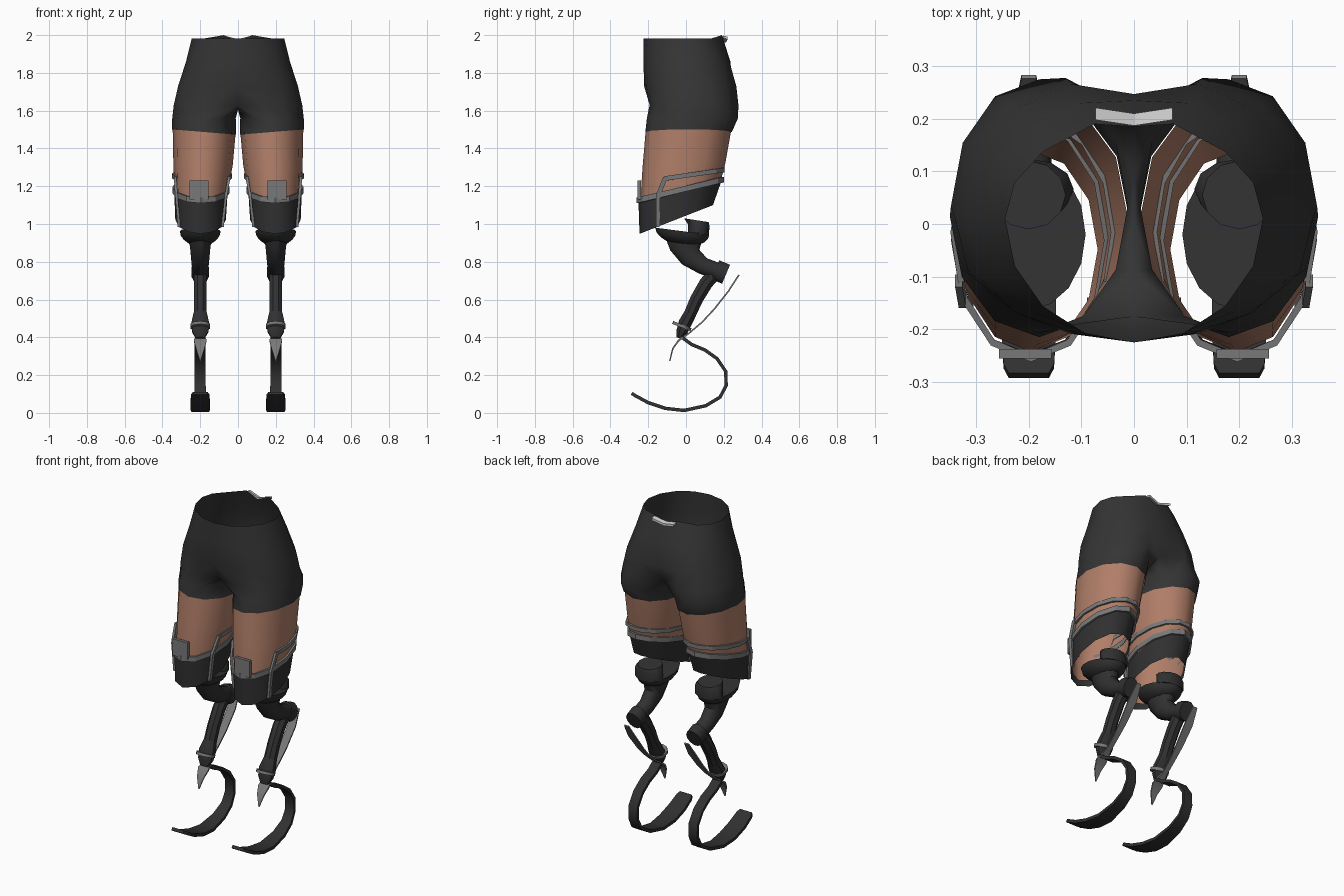
import bpy, bmesh
from math import sin, cos, radians, pi
from mathutils import Vector

old = bpy.data.objects.get("Cube")
if old:
    bpy.data.objects.remove(old)

LEG_X = 0.2


def material(name, rgb):
    m = bpy.data.materials.new(name)
    m.use_nodes = True
    m.diffuse_color = (*rgb, 1)
    m.node_tree.nodes["Principled BSDF"].inputs["Base Color"].default_value = (*rgb, 1)
    return m


FABRIC = material("charcoal fabric", (0.035, 0.035, 0.035))
CARBON = material("black carbon", (0.03, 0.03, 0.031))
SKIN = material("skin", (0.44, 0.21, 0.14))
GREY = material("grey metal", (0.19, 0.19, 0.19))
SILVER = material("silver clip", (0.6, 0.6, 0.6))


def loft(bm, rows, closed=True, caps=False, loop=False):
    """Skin a list of equal-length point rows with quads."""
    vs = [[bm.verts.new(p) for p in r] for r in rows]
    n = len(rows[0])
    pairs = list(zip(vs, vs[1:])) + ([(vs[-1], vs[0])] if loop else [])
    for a, b in pairs:
        for i in range(n if closed else n - 1):
            j = (i + 1) % n
            bm.faces.new((a[i], a[j], b[j], b[i]))
    if caps:
        bm.faces.new(vs[0])
        bm.faces.new(vs[-1])


def finish(name, bm, mat, mirror=True, angle=40):
    bmesh.ops.remove_doubles(bm, verts=bm.verts, dist=0.0005)
    bmesh.ops.recalc_face_normals(bm, faces=bm.faces)
    me = bpy.data.meshes.new(name)
    bm.to_mesh(me)
    bm.free()
    me.materials.append(mat)
    ob = bpy.data.objects.new(name, me)
    bpy.context.collection.objects.link(ob)
    if mirror:
        ob.modifiers.new("mirror", "MIRROR")
    bpy.ops.object.select_all(action="DESELECT")
    ob.select_set(True)
    bpy.context.view_layer.objects.active = ob
    bpy.ops.object.shade_smooth_by_angle(angle=radians(angle))
    return ob


def build(name, mat, rows, mirror=True, angle=40, **kw):
    bm = bmesh.new()
    loft(bm, rows, **kw)
    return finish(name, bm, mat, mirror, angle)


def ring(cx, rx, yf, yb, zf, zb, lift=0.0, grow=0.0, dz=0.0, start=-120, end=210, n=12):
    """Elliptical leg ring whose height slopes from front to back."""
    pts = []
    for i in range(n):
        a = radians(start + (end - start) * i / (n - 1))
        s = sin(a)
        pts.append((cx + (rx + grow) * cos(a), (yf + yb) / 2 + ((yb - yf) / 2 + grow) * s,
                    zf + (zb - zf) * (s + 1) / 2 + lift * cos(a) + dz))
    return pts


def half_hips(rx, yf, yb, z, front_in, dip, power):
    """Half of a hip ring, from front centre round to back centre."""
    pts = []
    cy = 0.01
    for i in range(9):
        a = radians(-90 + 22.5 * i)
        s = sin(a)
        y = cy + (yb - cy if s > 0 else cy - yf) * (abs(s) ** power) * (1 if s > 0 else -1)
        y += front_in if i == 0 else -dip if i == 8 else 0
        pts.append((rx * cos(a) if 0 < i < 8 else 0, y, z))
    return pts


def sweep(name, mat, path, sides=10, angle=40):
    """Tube along (y, z, half width, half thickness) stations in the leg plane."""
    rows = []
    for i, (y, z, w, t) in enumerate(path):
        a, b = path[max(i - 1, 0)], path[min(i + 1, len(path) - 1)]
        d = Vector((0, b[0] - a[0], b[1] - a[1])).normalized()
        nrm = Vector((0, -d.z, d.y))
        k = 2 ** 0.5 if sides == 4 else 1
        row = []
        for j in range(sides):
            ang = 2 * pi * (j + 0.5) / sides
            row.append(Vector((LEG_X + k * w * cos(ang), y, z)) + nrm * (k * t * sin(ang)))
        rows.append(row)
    return build(name, mat, rows, caps=True, angle=angle)


def box_row(x, y, z, hx, hy):
    return [(x - hx, y - hy, z), (x + hx, y - hy, z), (x + hx, y + hy, z), (x - hx, y + hy, z)]


# Shorts: hip rings that split into two leg openings
hips = [half_hips(0.245, -0.225, 0.19, 1.983, 0, 0, 1),
        half_hips(0.275, -0.225, 0.245, 1.86, 0, 0.01, 0.85),
        half_hips(0.317, -0.222, 0.282, 1.73, 0, 0.035, 0.75),
        half_hips(0.34, -0.205, 0.294, 1.63, 0.03, 0.085, 0.75)]
hips[0][7] = (0.075, 0.19, 2.0)
hips[0][8] = (0, 0.185, 1.97)
crotch = [(0, y, 1.605) for y in (0.1, 0, -0.09)]
bm = bmesh.new()
loft(bm, hips, closed=False)
loft(bm, [hips[-1] + crotch,
          ring(0.18, 0.168, -0.207, 0.275, 1.56, 1.56),
          ring(0.18, 0.17, -0.215, 0.243, 1.487, 1.487, lift=0.014)])
finish("shorts", bm, FABRIC, angle=60)

# Waist clip at the back
build("waist_clip", SILVER,
      [[(x, y + abs(x) * 0.15, 1.967 + abs(x) * 0.25 + h)
        for y, h in ((0.187, 0), (0.21, -0.008), (0.21, 0.006), (0.187, 0.012))]
       for x in (-0.073, -0.04, 0, 0.04, 0.073)], mirror=False, caps=True, angle=20)

# Thighs: open tubes
build("thigh", SKIN, [ring(0.179, 0.167, -0.213, 0.24, 1.5, 1.5, lift=0.014),
                      ring(0.185, 0.157, -0.23, 0.208, 1.3, 1.32),
                      ring(0.195, 0.139, -0.243, 0.182, 1.1, 1.22),
                      ring(0.197, 0.128, -0.237, 0.14, 0.98, 1.115)], angle=60)

# Sockets with slanted edges
socket_top = (0.196, 0.142, -0.252, 0.19, 1.125, 1.235)
socket_low = (0.198, 0.134, -0.246, 0.143, 0.948, 1.10)
build("socket", CARBON, [ring(*socket_top), ring(*socket_low)], angle=60)


# Metal bands round the socket rim and the back of the thigh
def band(name, size, h, **kw):
    rows = [ring(*size, grow=g, dz=d, **kw)
            for g, d in ((-0.003, -h), (0.01, -h), (0.01, h), (-0.003, h))]
    arc = "start" in kw
    bm = bmesh.new()
    loft(bm, rows, closed=not arc, loop=True)
    if arc:
        bmesh.ops.holes_fill(bm, edges=bm.edges)
    finish(name, bm, GREY, angle=25)


band("socket_band", socket_top, 0.015)
band("thigh_band", (0.19, 0.149, -0.235, 0.2, 1.222, 1.287), 0.012, start=-25, end=205, n=10)

# Struts joining the bands on both sides of each leg
for side, label in ((1, "outer"), (-1, "inner")):
    build(label + "_strut", GREY,
          [box_row(0.19 + side * 0.143, -0.108, 1.25, 0.007, 0.012),
           box_row(0.195 + side * 0.131, -0.148, 1.15, 0.007, 0.012),
           box_row(0.197 + side * 0.115, -0.15, 0.985, 0.007, 0.01)], caps=True, angle=20)

# Front plate
build("front_plate", GREY, [box_row(0.207, -0.247, z, 0.05, 0.009) for z in (1.13, 1.23)],
      caps=True, angle=20)

# Knee bowl: lower half of an egg with a flat top
bm = bmesh.new()
bmesh.ops.create_uvsphere(bm, u_segments=16, v_segments=10, radius=1)
for v in bm.verts:
    v.co.z = min(v.co.z, 0.0)
    y = v.co.y * 0.143
    v.co = (LEG_X + v.co.x * 0.108, y - 0.02, 0.962 + v.co.z * 0.077 - y * 0.13)
finish("knee_bowl", bm, CARBON)

# Knee hinge rising at the back of the bowl
build("knee_hinge", CARBON,
      [ring(LEG_X, 0.085, 0.01, 0.122, 0.95, 0.94),
       ring(LEG_X, 0.085, 0.01, 0.124, 1.0, 0.99),
       ring(LEG_X, 0.07, -0.01, 0.12, 1.03, 1.01)], caps=True)

# Curved calf and its end collar
sweep("calf", CARBON, [(-0.005, 0.93, 0.065, 0.105), (0.0, 0.885, 0.056, 0.09),
                       (0.025, 0.825, 0.05, 0.062), (0.09, 0.778, 0.045, 0.047),
                       (0.165, 0.752, 0.043, 0.045)], sides=12)
sweep("calf_collar", CARBON, [(0.155, 0.758, 0.048, 0.056), (0.212, 0.734, 0.048, 0.056)], sides=12)

# Shin tube with a thicker ankle
sweep("shin", CARBON, [(0.155, 0.745, 0.036, 0.04), (0.105, 0.685, 0.036, 0.039),
                       (0.055, 0.6, 0.036, 0.037), (0.02, 0.52, 0.037, 0.035)], sides=8)
sweep("ankle", CARBON, [(0.022, 0.525, 0.038, 0.035), (-0.005, 0.475, 0.05, 0.038),
                        (-0.022, 0.43, 0.046, 0.032), (-0.035, 0.395, 0.025, 0.018)], sides=8)
sweep("ankle_ring", GREY, [(-0.019, 0.467, 0.055, 0.052), (-0.025, 0.452, 0.055, 0.052)], sides=10)

# Thin metal spring behind the shin, ending in a point in front
sweep("spring_strip", GREY, [(0.28, 0.73, 0.014, 0.004), (0.225, 0.645, 0.026, 0.004),
                             (0.15, 0.55, 0.022, 0.004), (0.085, 0.48, 0.016, 0.004),
                             (0.02, 0.425, 0.016, 0.004), (-0.04, 0.382, 0.034, 0.005),
                             (-0.07, 0.34, 0.022, 0.004), (-0.086, 0.275, 0.002, 0.003)],
      sides=4, angle=50)

# Curved running blade
blade = [(-0.035, 0.415), (-0.008, 0.39), (0.03, 0.362), (0.1, 0.333), (0.165, 0.287),
         (0.21, 0.22), (0.213, 0.145), (0.18, 0.083), (0.105, 0.038), (-0.01, 0.013),
         (-0.11, 0.024), (-0.2, 0.054), (-0.27, 0.092), (-0.288, 0.104)]
widths = [0.024] + [0.029] * 6 + [0.032, 0.038, 0.046, 0.052, 0.052, 0.048, 0.038]
sweep("running_blade", CARBON, [(y, z, w, 0.009) for (y, z), w in zip(blade, widths)],
      sides=4, angle=50)
